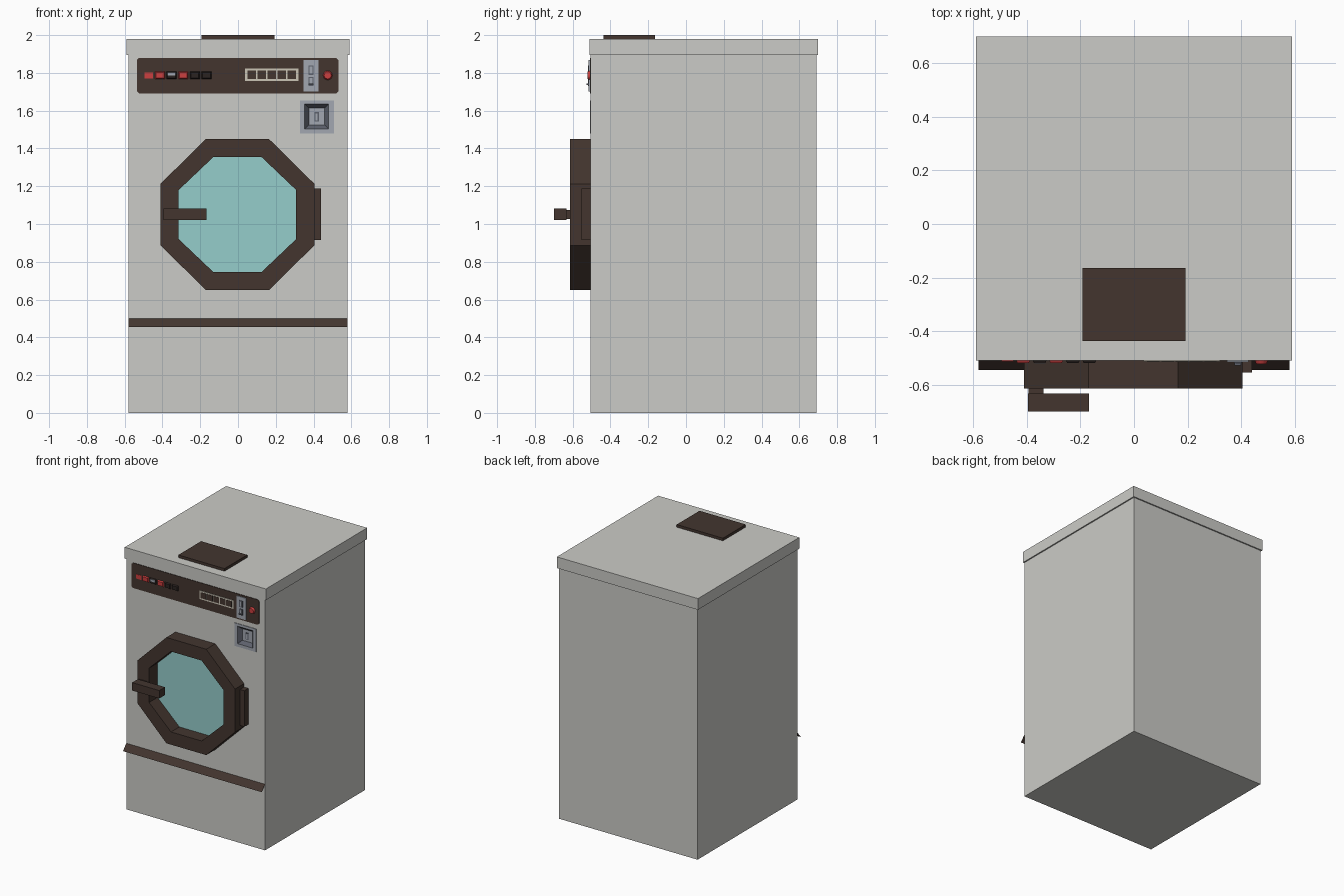
import bpy, bmesh, math
from mathutils import Matrix

if "Cube" in bpy.data.objects:
    bpy.data.objects.remove(bpy.data.objects["Cube"])


def material(name, rgb):
    m = bpy.data.materials.new(name)
    m.diffuse_color = (*rgb, 1)
    m.use_nodes = True
    m.node_tree.nodes["Principled BSDF"].inputs["Base Color"].default_value = m.diffuse_color
    return m


ENAMEL = material("warm_grey_enamel", (0.60, 0.60, 0.57))
BROWN = material("dark_brown", (0.056, 0.036, 0.028))
GLASS = material("teal_glass", (0.30, 0.61, 0.60))
STEEL = material("blue_grey_steel", (0.36, 0.39, 0.44))
DARK = material("dark_steel", (0.11, 0.12, 0.15))
RED = material("red", (0.60, 0.05, 0.05))
CREAM = material("cream", (0.60, 0.56, 0.47))
BLACK = material("brown_black", (0.024, 0.017, 0.015))
FACE = -0.505   # front of the cabinet


def finish(name, bm, mats):
    bmesh.ops.recalc_face_normals(bm, faces=bm.faces)
    me = bpy.data.meshes.new(name)
    bm.to_mesh(me)
    bm.free()
    ob = bpy.data.objects.new(name, me)
    for m in mats if isinstance(mats, list) else [mats]:
        me.materials.append(m)
    bpy.context.collection.objects.link(ob)
    return ob


def loft(name, loops, mat, caps=True, ring=False):
    """Join loops of 3D points with side faces."""
    bm = bmesh.new()
    rows = [[bm.verts.new(p) for p in loop] for loop in loops]
    pairs = list(zip(rows, rows[1:] + rows[:1])) if ring else list(zip(rows, rows[1:]))
    n = len(rows[0])
    for a, b in pairs:
        for i in range(n):
            j = (i + 1) % n
            bm.faces.new((a[i], a[j], b[j], b[i]))
    if caps and not ring:
        bm.faces.new(rows[0])
        bm.faces.new(rows[-1])
    return finish(name, bm, mat)


def rect(x0, x1, z0, z1, y, d=0.0):
    return [(x0 + d, y, z0 + d), (x1 - d, y, z0 + d), (x1 - d, y, z1 - d), (x0 + d, y, z1 - d)]


def box(name, x, y, z, mat, taper=0.0):
    """Box from ranges; its front (y[0]) can be tapered inwards."""
    return loft(name, [rect(*x, *z, y[1]), rect(*x, *z, y[0], taper)], mat)


def octagon(hx, hz, top, side, y, cx=-0.003, cz=1.05):
    q = [(hx, side), (top, hz), (-top, hz), (-hx, side),
         (-hx, -side), (-top, -hz), (top, -hz), (hx, -side)]
    return [(cx + a, y, cz + b) for a, b in q]


# cabinet with a pocket for the coin return
body = box("cabinet", (-0.58, 0.58), (FACE, 0.69), (0, 1.90), ENAMEL)
pocket = (0.353, 0.48, 1.503, 1.635)
cutter = box("pocket_cutter", pocket[:2], (-0.6, FACE + 0.035), pocket[2:], ENAMEL)
cutter.hide_render = True
cutter.hide_viewport = True
cutter.display_type = 'WIRE'
mod = body.modifiers.new("pocket", 'BOOLEAN')
mod.object = cutter
mod.operation = 'DIFFERENCE'
mod.solver = 'EXACT'

# lid and top plate
lid = box("lid", (-0.59, 0.59), (-0.51, 0.70), (1.895, 1.98), ENAMEL)
box("top_plate", (-0.193, 0.193), (-0.437, -0.165), (1.98, 2.0), BROWN)

# slanted kick strip
bm = bmesh.new()
bm.faces.new([bm.verts.new(p) for p in ((-0.58, -0.545, 0.455), (0.58, -0.545, 0.455),
                                        (0.58, FACE - 0.001, 0.50), (-0.58, FACE - 0.001, 0.50))])
finish("kick_strip", bm, BROWN)

# door: octagonal frame, glass, hinge, handle
outer, inner = (0.407, 0.40, 0.167, 0.163), (0.311, 0.304, 0.128, 0.130)
loft("door_frame", [octagon(*outer, FACE), octagon(*outer, -0.613),
                    octagon(*inner, -0.613), octagon(*inner, FACE)], BROWN, ring=True)
loft("door_glass", [octagon(*inner, FACE), octagon(*inner, -0.513)], GLASS)
box("door_hinge", (0.39, 0.44), (-0.553, FACE), (0.915, 1.187), BROWN)
box("handle_post", (-0.393, -0.337), (-0.64, -0.61), (1.027, 1.075), BROWN)
handle = box("handle_bar", (-0.395, -0.168), (-0.70, -0.632), (1.022, 1.082), BROWN)

# control panel with clipped corners
c = 0.012
x0, x1, z0, z1 = -0.535, 0.532, 1.69, 1.88
corner = [(x0 + c, z0), (x1 - c, z0), (x1, z0 + c), (x1, z1 - c),
          (x1 - c, z1), (x0 + c, z1), (x0, z1 - c), (x0, z0 + c)]
loft("control_panel", [[(a, y, b) for a, b in corner] for y in (FACE, -0.509)], BROWN)

# push buttons
box("indicator_light", (-0.495, -0.449), (-0.512, -0.508), (1.770, 1.803), RED)
for i, m in enumerate((RED, BLACK, RED, BLACK, BLACK)):
    bx = -0.440 + i * 0.0617
    box(f"button_{i + 1}", (bx, bx + 0.053), (-0.519, -0.508), (1.766, 1.808), m, 0.006)
box("button_2_top", (-0.372, -0.331), (-0.521, -0.518), (1.786, 1.803), STEEL)

# display with five windows
box("display_frame", (0.036, 0.320), (-0.513, -0.508), (1.758, 1.822), CREAM)
for i in range(5):
    wx = 0.049 + i * 0.0533
    box(f"display_window_{i + 1}", (wx, wx + 0.046), (-0.515, -0.512), (1.768, 1.812), BROWN)

# coin slot plate with two slots
box("coin_plate", (0.347, 0.427), (-0.515, -0.508), (1.702, 1.867), STEEL)
for i, (a, b) in enumerate(((1.790, 1.840), (1.730, 1.778))):
    box(f"coin_slot_{i + 1}", (0.373, 0.401), (-0.518, -0.514), (a, b), DARK)
    box(f"coin_slot_face_{i + 1}", (0.379, 0.395), (-0.520, -0.517), (a + 0.006, b - 0.006), STEEL)
box("coin_lever", (0.374, 0.400), (-0.528, -0.514), (1.737, 1.743), DARK)

# round red start button
bm = bmesh.new()
bmesh.ops.create_cone(bm, cap_ends=True, segments=16, radius1=0.025, radius2=0.019, depth=0.014,
                      matrix=Matrix.Translation((0.475, -0.515, 1.787)) @ Matrix.Rotation(math.pi / 2, 4, 'X'))
finish("start_button", bm, RED)

# coin return: rim, sloping recess walls, back plate with slot
rim = (0.327, 0.507, 1.480, 1.654)
loft("coin_return_rim", [rect(*rim, FACE), rect(*rim, -0.509), rect(*pocket, -0.509)], STEEL, caps=False)
loft("coin_return_walls", [rect(*pocket, -0.509), rect(*pocket, FACE + 0.022, 0.022)], DARK, caps=False)
box("coin_return_back", (0.374, 0.459), (FACE + 0.022, FACE + 0.034), (1.524, 1.614), STEEL)
box("coin_return_slot", (0.405, 0.428), (FACE + 0.017, FACE + 0.023), (1.543, 1.592), DARK)
box("coin_return_slot_face", (0.411, 0.422), (FACE + 0.014, FACE + 0.018), (1.549, 1.586), STEEL)
